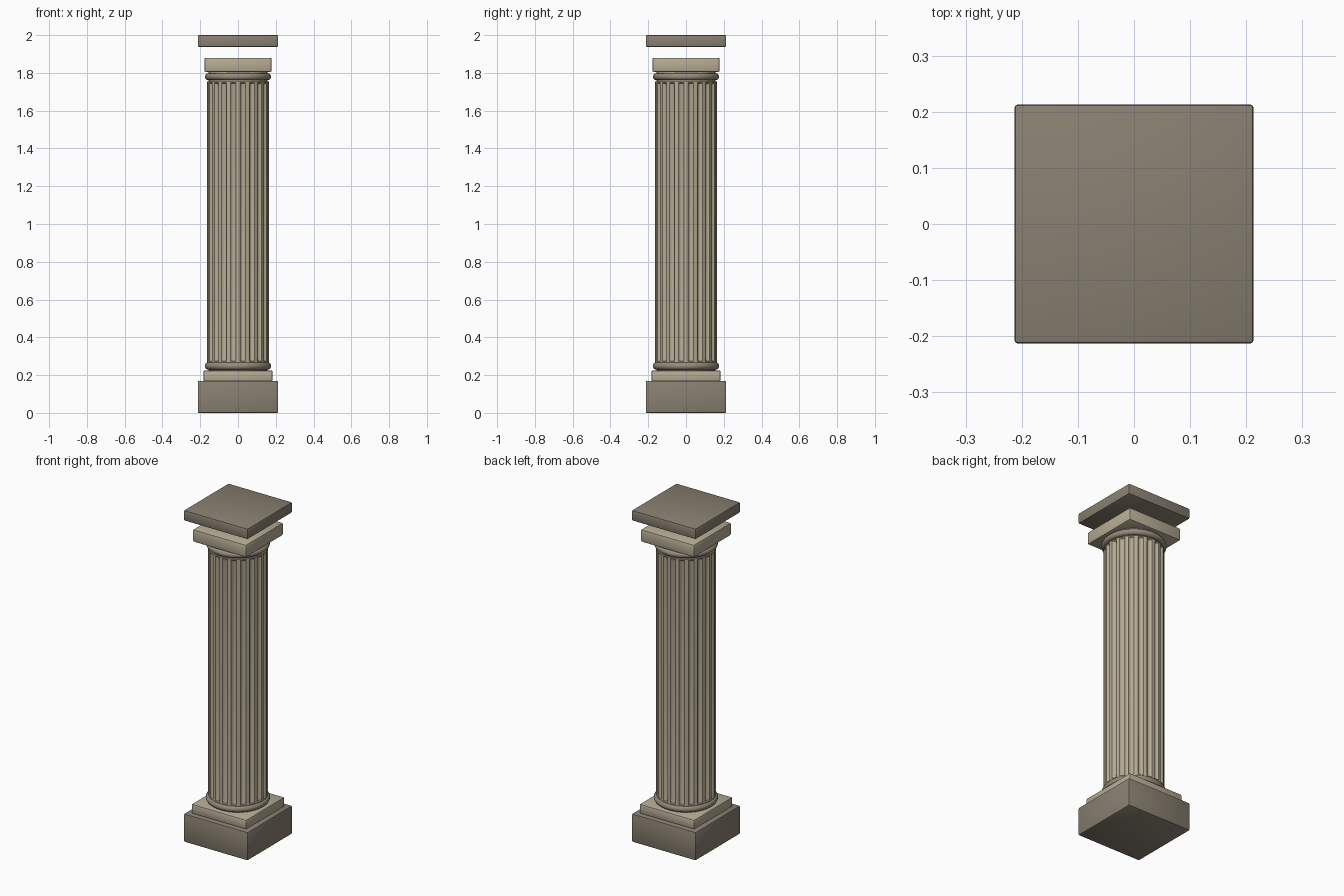
import bpy, bmesh, math

if "Cube" in bpy.data.objects:
    bpy.data.objects.remove(bpy.data.objects["Cube"])


def material(name, rgb):
    m = bpy.data.materials.new(name)
    m.diffuse_color = (*rgb, 1)
    m.use_nodes = True
    m.node_tree.nodes["Principled BSDF"].inputs["Base Color"].default_value = m.diffuse_color
    return m


dark_stone = material("dark_stone", (0.25, 0.215, 0.165))
light_stone = material("light_stone", (0.47, 0.41, 0.30))
ring_stone = material("ring_stone", (0.30, 0.26, 0.195))


def finish(bm, name, mat, angle=40):
    bmesh.ops.recalc_face_normals(bm, faces=bm.faces)
    me = bpy.data.meshes.new(name)
    bm.to_mesh(me)
    bm.free()
    ob = bpy.data.objects.new(name, me)
    bpy.context.collection.objects.link(ob)
    me.materials.append(mat)
    bpy.ops.object.select_all(action='DESELECT')
    ob.select_set(True)
    bpy.context.view_layer.objects.active = ob
    bpy.ops.object.shade_smooth_by_angle(angle=math.radians(angle))
    return ob


def slab(name, half, z0, z1, bevel, mat):
    bm = bmesh.new()
    bmesh.ops.create_cube(bm, size=1)
    for v in bm.verts:
        v.co = (v.co.x * 2 * half, v.co.y * 2 * half, z0 + (v.co.z + 0.5) * (z1 - z0))
    bmesh.ops.bevel(bm, geom=bm.edges[:], offset=bevel, segments=2, profile=0.5, affect='EDGES')
    finish(bm, name, mat)


def loft(name, rings, mat, angle=40):
    # skin a stack of closed rings and cap both ends
    bm = bmesh.new()
    loops = [[bm.verts.new(p) for p in r] for r in rings]
    n = len(loops[0])
    for a, b in zip(loops, loops[1:]):
        for i in range(n):
            j = (i + 1) % n
            bm.faces.new((a[i], a[j], b[j], b[i]))
    bm.faces.new(loops[0][::-1])
    bm.faces.new(loops[-1])
    finish(bm, name, mat, angle)


def circle(r, z, n=48):
    return [(r * math.cos(math.tau * i / n), r * math.sin(math.tau * i / n), z) for i in range(n)]


def moulding(name, z0, z1, radius, mat):
    # rounded ring
    h = (z1 - z0) / 2
    rings = []
    for k in range(11):
        a = -math.pi / 2 + math.pi * k / 10
        rings.append(circle(radius - h + h * math.cos(a), (z0 + z1) / 2 + h * math.sin(a)))
    loft(name, rings, mat)


# Fluted shaft: flat ridges with shallow round grooves
FLUTES, STEPS, R = 20, 10, 0.163


def fluted(z, depth):
    pts = []
    n = FLUTES * STEPS
    for i in range(n):
        a = math.tau * (i - 2) / n
        k = i % STEPS
        u = (k - 4) / (STEPS - 4)          # below 0 on the ridge, 0..1 across the groove
        r = R - (depth * math.sin(math.pi * u) ** 0.7 if 0 < u < 1 else 0)
        pts.append((r * math.cos(a), r * math.sin(a), z))
    return pts


D = 0.013
loft("fluted_shaft", [fluted(0.255, 0), fluted(0.272, 0), fluted(0.275, D * 0.6), fluted(0.29, D),
                      fluted(1.73, D), fluted(1.745, D * 0.6), fluted(1.75, 0), fluted(1.755, 0)],
     light_stone, 30)

# Necks joining the shaft to the square blocks
loft("lower_neck", [circle(0.155, 0.215), circle(0.155, 0.26)], light_stone)
loft("upper_neck", [circle(0.155, 1.75), circle(0.155, 1.81)], light_stone)

# Round mouldings
moulding("lower_ring", 0.228, 0.268, 0.175, ring_stone)
moulding("upper_ring", 1.762, 1.798, 0.175, ring_stone)

# Square blocks; the top slab floats above the capital
slab("base_block", 0.213, 0.0, 0.17, 0.006, dark_stone)
slab("base_step", 0.183, 0.168, 0.225, 0.007, light_stone)
slab("capital_block", 0.178, 1.805, 1.88, 0.008, light_stone)
slab("top_slab", 0.213, 1.937, 2.0, 0.006, dark_stone)
